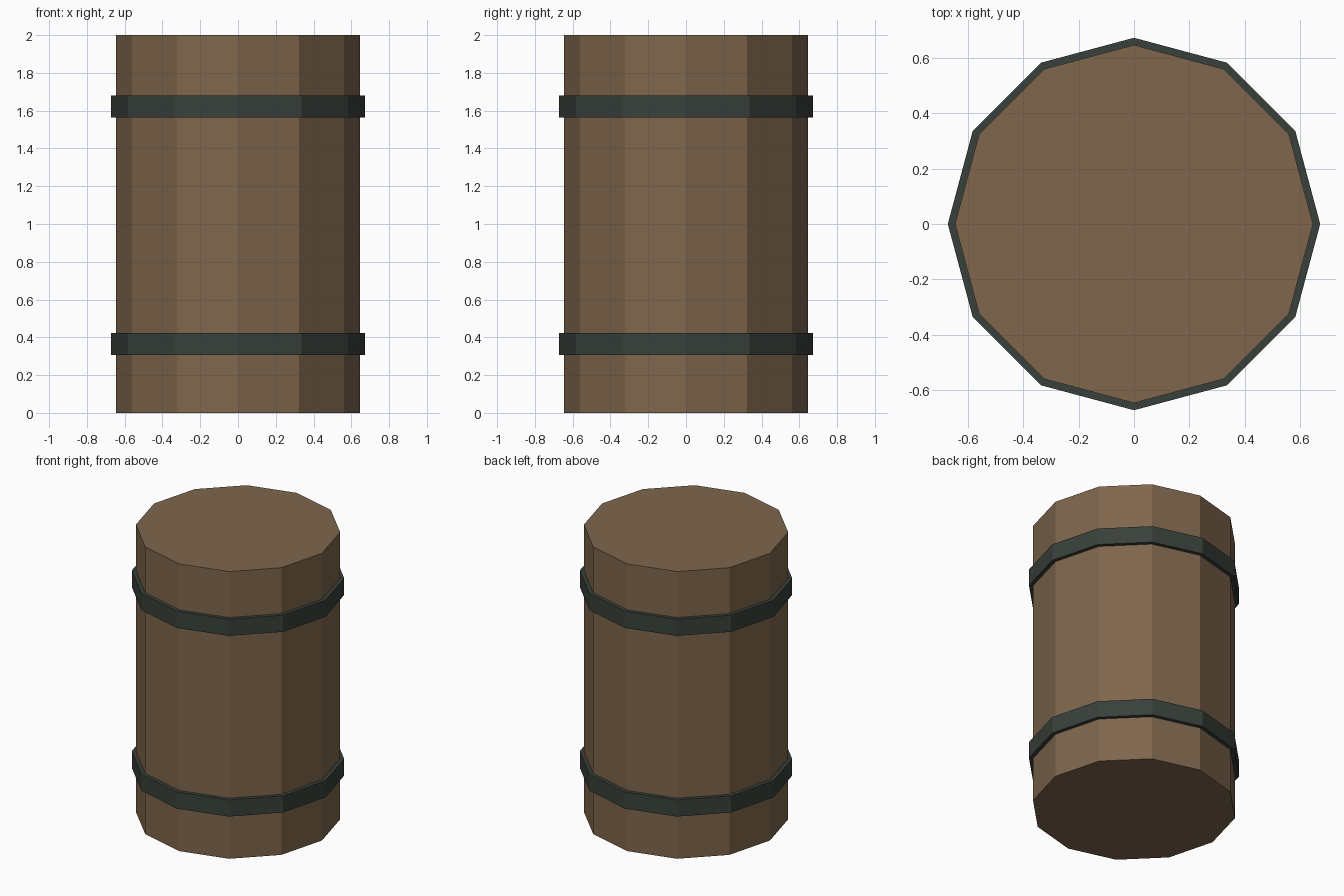
import bpy

SIDES = 12

cube = bpy.data.objects.get("Cube")
if cube:
    bpy.data.objects.remove(cube, do_unlink=True)


def flat_material(name, rgb):
    mat = bpy.data.materials.new(name)
    mat.use_nodes = True
    color = (*rgb, 1.0)
    mat.diffuse_color = color
    mat.node_tree.nodes["Principled BSDF"].inputs["Base Color"].default_value = color
    return mat


def drum(name, radius, bottom, top, mat):
    """Flat-sided upright cylinder with a corner on each axis."""
    bpy.ops.mesh.primitive_cylinder_add(
        vertices=SIDES, radius=radius, depth=top - bottom,
        location=(0, 0, (bottom + top) / 2))
    obj = bpy.context.object
    obj.name = obj.data.name = name
    obj.data.materials.append(mat)
    return obj


wood = flat_material("brown wood", (0.21, 0.133, 0.073))
iron = flat_material("dark iron", (0.04, 0.052, 0.043))

# Wooden body
drum("barrel_body", 0.647, 0, 2, wood)

# Iron hoops
for name, middle in (("lower_hoop", 0.364), ("upper_hoop", 1.622)):
    drum(name, 0.673, middle - 0.058, middle + 0.058, iron)
